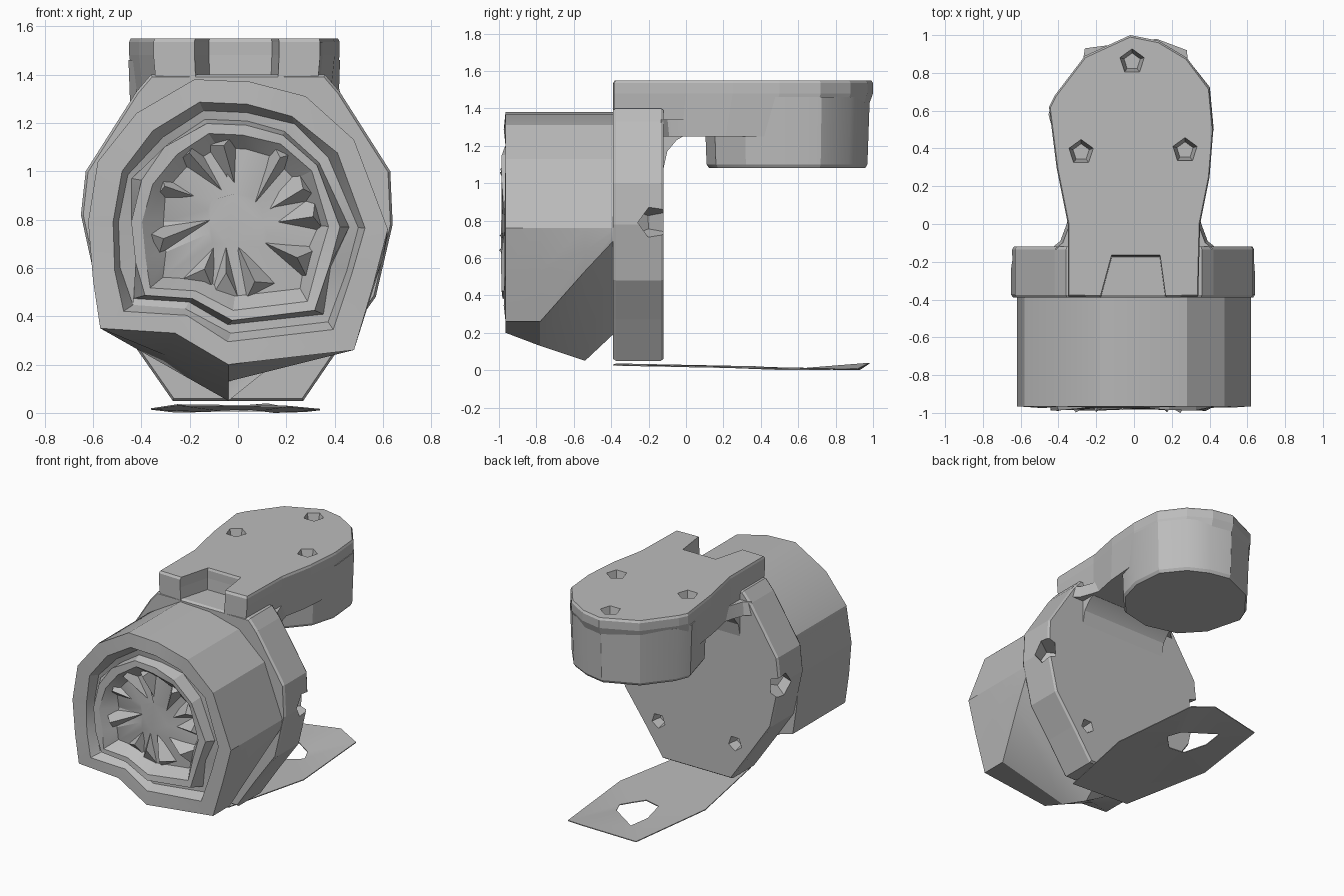
import bpy, bmesh, math, random
from mathutils import Vector

random.seed(4)
cube = bpy.data.objects.get("Cube")
if cube:
    bpy.data.objects.remove(cube, do_unlink=True)

# single material
grey = bpy.data.materials.new("plain grey")
grey.use_nodes = True
GREY = (0.5, 0.5, 0.5, 1)
grey.diffuse_color = GREY
grey.node_tree.nodes["Principled BSDF"].inputs["Base Color"].default_value = GREY


def activate(ob):
    bpy.ops.object.select_all(action='DESELECT')
    ob.select_set(True)
    bpy.context.view_layer.objects.active = ob


def finish(name, bm):
    bmesh.ops.recalc_face_normals(bm, faces=bm.faces)
    me = bpy.data.meshes.new(name)
    bm.to_mesh(me)
    bm.free()
    ob = bpy.data.objects.new(name, me)
    bpy.context.collection.objects.link(ob)
    me.materials.append(grey)
    activate(ob)
    bpy.ops.object.shade_smooth_by_angle(angle=math.radians(25))
    return ob


def loft(name, rings):
    """Skin equal-length rings of points and cap both ends."""
    bm = bmesh.new()
    loops = [[bm.verts.new(p) for p in ring] for ring in rings]
    n = len(loops[0])
    for a, b in zip(loops, loops[1:]):
        for i in range(n):
            j = (i + 1) % n
            bm.faces.new((a[i], a[j], b[j], b[i]))
    bm.faces.new(loops[0])
    bm.faces.new(loops[-1])
    return finish(name, bm)


def flat(outline, z):
    return [(x, y, z) for x, y in outline]


def upright(outline, y):
    return [(x, y, z) for x, z in outline]


def scaled(outline, s, cx, cy):
    return [(cx + (x - cx) * s, cy + (y - cy) * s) for x, y in outline]


def cut(ob, centre, radius, depth, axis):
    """Sink a tapered five-sided screw recess."""
    bm = bmesh.new()
    bmesh.ops.create_cone(bm, cap_ends=True, segments=5, radius1=radius * .6,
                          radius2=radius, depth=depth)
    turn = Vector((0, 0, 1)).rotation_difference(Vector(axis)).to_matrix()
    for v in bm.verts:
        v.co = turn @ v.co + Vector(centre)
    cutter = finish("screw_cutter", bm)
    cutter.hide_render = True
    activate(ob)
    mod = ob.modifiers.new("recess", 'BOOLEAN')
    mod.object = cutter
    mod.solver = 'EXACT'
    bpy.ops.object.modifier_apply(modifier=mod.name)
    bpy.ops.object.shade_flat()
    bpy.data.objects.remove(cutter, do_unlink=True)


# mounting plate behind the drum
plate_shape = [(-.27, .05), (.27, .05), (.42, .27), (.57, .48), (.64, .78),
               (.63, 1.0), (.42, 1.33), (.36, 1.4), (-.36, 1.4), (-.42, 1.33),
               (-.63, 1.0), (-.65, .82), (-.58, .5), (-.43, .28)]
plate = loft("mounting_plate", [
    upright(scaled(plate_shape, .985, 0, .75), -.39), upright(plate_shape, -.375),
    upright(plate_shape, -.135), upright(scaled(plate_shape, .985, 0, .75), -.12)])
for side in (-1, 1):
    cut(plate, (side * .3, -.14, .31), .06, .1, (0, 1, 0))
    cut(plate, (side * .6, -.19, .79), .1, .18, (side, .7, 0))

# upper arm, slotted at the front and rounded at the back
arm_shape = [(-.18, -.39), (-.12, -.17), (.14, -.17), (.17, -.39), (.34, -.385),
             (.35, 0), (.4, .25), (.42, .5), (.4, .72), (.28, .88), (.13, .97),
             (-.02, 1.0), (-.26, .89), (-.42, .68), (-.45, .62), (-.41, .3),
             (-.35, 0), (-.35, -.385)]
arm = loft("upper_arm", [flat(scaled(arm_shape, .94, 0, -.39), 1.25),
                         flat(arm_shape, 1.48), flat(arm_shape, 1.535),
                         flat(scaled(arm_shape, .985, 0, .3), 1.55)])

# round head hanging below the arm
head_shape = [(-.23, .17), (0, .11), (.22, .16), (.36, .32), (.41, .5), (.39, .72),
              (.27, .87), (.13, .94), (-.02, .97), (-.25, .87), (-.4, .68),
              (-.44, .58), (-.37, .32)]
head = loft("round_head", [flat(scaled(head_shape, .97, 0, .55), 1.08),
                           flat(head_shape, 1.1),
                           flat(scaled(head_shape, 1.03, 0, .55), 1.46)])
for x, y in ((-.28, .38), (.27, .39), (-.01, .86)):
    cut(arm, (x, y, 1.52), .075, .12, (0, 0, 1))

# curved gusset under the arm and fillets beside it
arch = [(-.15, 1.08), (-.12, 1.08), (-.1, 1.17), (-.05, 1.23), (.02, 1.27), (-.15, 1.3)]
loft("arch_gusset", [[(x, y, z) for y, z in arch] for x in (-.34, .34)])
fillet = [(.3, -.15), (.44, -.13), (.39, -.09), (.36, -.01), (.34, .06), (.3, .06)]
for side, name in ((1, "left"), (-1, "right")):
    shape = [(side * x, y) for x, y in fillet]
    loft(name + "_fillet", [flat(shape, 1.25),
                            flat(scaled(shape, .85, side * .3, -.15), 1.34)])

# faceted drum with a sagging underside and a stepped, hollow front
drum_shape = [(-.18, 1.38), (.05, 1.37), (.28, 1.31), (.48, 1.13), (.62, .76), (.56, .53),
              (.48, .26), (-.04, .2), (-.26, .33), (-.57, .35), (-.6, .55), (-.62, .79),
              (-.58, 1.04), (-.42, 1.24)]


def reshaped(low_side, corner, base):
    """Drum outline with its left lower side and underside moved."""
    fold = ((base[0] - .57) / 2, (base[1] + .35) / 2)
    return drum_shape[:5] + [low_side, corner, base, fold] + drum_shape[9:]


def rough(scale, y, jitter):
    pts = scaled(drum_shape, scale, -.01, .79)
    return [(x + random.uniform(-jitter, jitter), y + random.uniform(-jitter, jitter), z)
            for x, z in pts]


loft("drum", [upright(reshaped((.62, .74), (.61, .7), (-.04, .2)), -.38),
              upright(reshaped((.6, .64), (.56, .53), (-.04, .05)), -.54),
              upright(reshaped((.56, .53), (.48, .26), (-.04, .13)), -.78),
              upright(drum_shape, -.965),
              rough(.84, -.965, .012), rough(.78, -.9, .02), rough(.72, -.9, .02),
              rough(.69, -.978, .012), rough(.62, -.978, .012), rough(.52, -.91, .02),
              rough(.2, -.91, .02)])

# crumpled fins inside the drum mouth
bm = bmesh.new()
for k in range(11):
    a = k * math.tau / 11 + random.uniform(-.2, .2)
    out = Vector((math.cos(a), 0, math.sin(a)))
    across = Vector((-out.z, 0, out.x))
    hub = Vector((-.01, 0, .8))
    r = random.uniform(.33, .42)
    base = [hub + out * .06 - across * .03, hub + out * r - across * .07,
            hub + out * r * .9 + across * .1]
    low = [bm.verts.new((p.x, -.88, p.z)) for p in base]
    tip = hub + out * random.uniform(.2, .34)
    peak = bm.verts.new((tip.x, random.uniform(-1, -.95), tip.z))
    bm.faces.new(low)
    for i in range(3):
        bm.faces.new((low[i], low[(i + 1) % 3], peak))
finish("mouth_fins", bm)

# thin, slightly bent foot sheet with a window
foot_shape = [(.2, -.39), (.34, .25), (.28, .92), (.12, .98), (-.26, .93), (-.36, .3),
              (-.25, -.37)]
window = [(.03, .4), (.09, .46), (.15, .53), (.11, .62), (-.1, .76), (-.12, .6), (-.08, .42)]


def foot_z(x, y):
    return .12 * abs(abs(x) - .2) + (.03 if y < -.3 or y > .95 else 0)


bm = bmesh.new()
layers = []
for lift in (-.006, 0):
    layers.append([[bm.verts.new((x, y, foot_z(x, y) + lift)) for x, y in shape]
                   for shape in (foot_shape, window)])
count = len(foot_shape)
for i in range(count):
    j = (i + 1) % count
    for outer, inner in layers:
        bm.faces.new((outer[i], outer[j], inner[j], inner[i]))
    for ring in (0, 1):
        lo, hi = layers[0][ring], layers[1][ring]
        bm.faces.new((lo[i], lo[j], hi[j], hi[i]))
finish("foot_sheet", bm)
